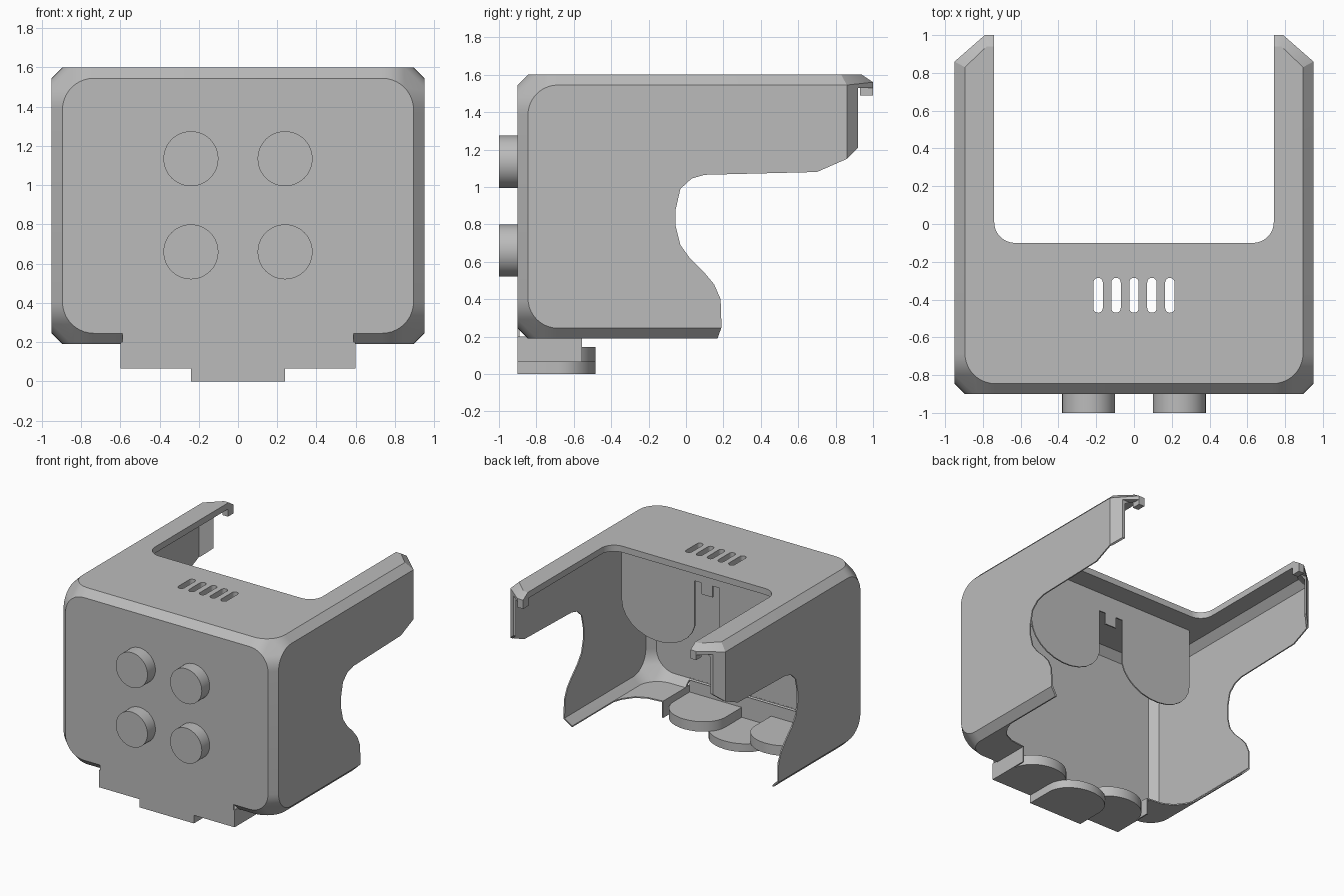
import bpy, bmesh, math
from mathutils import Vector

if "Cube" in bpy.data.objects:
    bpy.data.objects.remove(bpy.data.objects["Cube"], do_unlink=True)

grey = bpy.data.materials.new("plain_grey")
grey.use_nodes = True
grey.diffuse_color = (0.5, 0.5, 0.5, 1)
grey.node_tree.nodes["Principled BSDF"].inputs["Base Color"].default_value = (0.5, 0.5, 0.5, 1)


def finish(name, bm):
    bmesh.ops.recalc_face_normals(bm, faces=bm.faces)
    mesh = bpy.data.meshes.new(name)
    bm.to_mesh(mesh)
    bm.free()
    mesh.materials.append(grey)
    obj = bpy.data.objects.new(name, mesh)
    bpy.context.collection.objects.link(obj)
    return obj


def prism(name, outline, low, high, axis):
    """Extrude a 2D outline along an axis; the outline uses the other two axes in order."""
    bm = bmesh.new()

    def place(p, depth):
        co = list(p)
        co.insert("xyz".index(axis), depth)
        return bm.verts.new(co)

    face = bm.faces.new([place(p, low) for p in outline])
    new = bmesh.ops.extrude_face_region(bm, geom=[face])["geom"]
    shift = Vector([high - low if a == axis else 0 for a in "xyz"])
    bmesh.ops.translate(bm, vec=shift, verts=[v for v in new if isinstance(v, bmesh.types.BMVert)])
    return finish(name, bm)


def box(name, x, y, z):
    return prism(name, [(x[0], y[0]), (x[1], y[0]), (x[1], y[1]), (x[0], y[1])], z[0], z[1], "z")


def arc(cx, cy, rx, ry, start, end, steps=10):
    angles = [math.radians(start + (end - start) * i / steps) for i in range(steps + 1)]
    return [(cx + rx * math.cos(a), cy + ry * math.sin(a)) for a in angles]


def both_sides(points):
    return points + [(-x, y) for x, y in reversed(points)]


def select_only(obj):
    bpy.ops.object.select_all(action="DESELECT")
    obj.select_set(True)
    bpy.context.view_layer.objects.active = obj


def cut(obj, cutter):
    mod = obj.modifiers.new("cut", "BOOLEAN")
    mod.operation, mod.solver, mod.object = "DIFFERENCE", "EXACT", cutter
    select_only(obj)
    bpy.ops.object.modifier_apply(modifier=mod.name)
    bpy.data.objects.remove(cutter, do_unlink=True)


def smooth(obj):
    select_only(obj)
    bpy.ops.object.shade_smooth_by_angle(angle=math.radians(30))


def shell_body(name, off, top):
    """Chamfered box with rounded panel corners, as the hull of its flat panels."""
    r, c = 0.16, 0.055
    side, front, base = 0.95 - off, -0.9 + off, 0.19 + off
    pts = []
    for s in (1, -1):
        for x, z in (arc(side - c - r, top - c - r, r, r, 0, 90)
                     + arc(side - c - r, base + c + r, r, r, 270, 360)):
            pts.append((s * x, front, z))
        for y, z in (arc(front + c + r, top - c - r, r, r, 90, 180)
                     + arc(front + c + r, base + c + r, r, r, 180, 270)
                     + [(0.86 - off, top - c), (0.86 - off, base + c)]):
            pts.append((s * side, y, z))
        for x, y in (arc(side - c - r, front + c + r, r, r, 270, 360)
                     + [(side - c, 0.83 - off), (0.78 - off, 0.94 - off)]):
            pts += [(s * x, y, top), (s * x, y, base)]
        pts += [(s * (0.79 - off), 1 - off, top - 0.04), (s * (0.79 - off), 1 - off, base + c)]
    bm = bmesh.new()
    for p in pts:
        bm.verts.new(p)
    bmesh.ops.remove_doubles(bm, verts=bm.verts, dist=0.0005)
    out = bmesh.ops.convex_hull(bm, input=bm.verts)
    loose = set(out["geom_interior"]) | set(out["geom_unused"])
    bmesh.ops.delete(bm, geom=[v for v in loose if isinstance(v, bmesh.types.BMVert)], context="VERTS")
    bmesh.ops.dissolve_limit(bm, angle_limit=0.01, verts=bm.verts, edges=bm.edges)
    return finish(name, bm)


# Hollow shell with a thicker roof
shell = shell_body("shell", 0, 1.6)
cut(shell, shell_body("inner_cutter", 0.01, 1.55))

# Curved opening in the side walls
side_profile = [(0.165, -0.1), (0.165, 0.18), (0.19, 0.25), (0.185, 0.40), (0.15, 0.48),
                (0.1, 0.54), (0.02, 0.62), (-0.03, 0.69), (-0.055, 0.79), (-0.055, 0.88),
                (-0.03, 0.99), (0.03, 1.045), (0.1, 1.065), (0.7, 1.08), (0.86, 1.15),
                (0.92, 1.21), (0.92, 1.53), (1.2, 1.53), (1.2, -0.1)]
cut(shell, prism("side_cutter", side_profile, -1.5, 1.5, "x"))

# U-shaped roof opening
roof_opening = both_sides([(0.74, 1.2)] + arc(0.63, 0.01, 0.11, 0.11, 0, -90))
cut(shell, prism("roof_cutter", roof_opening, 0.5, 1.8, "z"))

# Open floor that leaves only the front corners
floor_opening = both_sides([(0.59, -0.889), (0.59, -0.555), (0.72, -0.54), (0.8, -0.5),
                            (0.86, -0.42), (0.885, -0.35), (0.885, 1.2)])
cut(shell, prism("floor_cutter", floor_opening, 0.1, 0.245, "z"))

# Row of roof vents
for i in range(-2, 3):
    x = i * 0.095
    slot = arc(x, -0.31, 0.025, 0.025, 0, 180) + arc(x, -0.445, 0.025, 0.025, 180, 360)
    cut(shell, prism("vent_cutter", slot, 1.5, 1.7, "z"))
smooth(shell)

# Four round studs on the front
for x in (-0.24, 0.24):
    for z in (0.66, 1.135):
        smooth(prism("front_stud", arc(x, z, 0.14, 0.14, 0, 352.5, 47), -1, -0.895, "y"))

# Skirt and rounded plates under the front
box("front_skirt", (-0.59, 0.59), (-0.9, -0.889), (0.065, 0.26))


def rounded_plate(name, x0, x1, low, high):
    mid, half = (x0 + x1) / 2, (x1 - x0) / 2
    outline = [(x0, -0.9), (x1, -0.9)] + arc(mid, -0.68, half, 0.195, 0, 180, 16)
    smooth(prism(name, outline, low, high, "z"))


rounded_plate("middle_lower_plate", -0.24, 0.24, 0, 0.066)
for s in (-1, 1):
    ends = sorted((s * 0.13, s * 0.59))
    rounded_plate("side_lower_plate", ends[0], ends[1], 0.065, 0.145)
    # Riser between plate and corner floor
    riser = sorted((s * 0.59, s * 0.6))
    box("corner_riser", riser, (-0.9, -0.555), (0.065, 0.2))
    # Hook at the tip of each arm
    hook = sorted((s * 0.74, s * 0.79))
    box("arm_hook", hook, (0.93, 1.0), (1.49, 1.56))

# Inner visor panel with two lobes and a notched slot
lobe = ([(0.05, 1.31), (0.05, 1.40), (0.11, 1.40), (0.11, 1.04)]
        + arc(0.43, 1.08, 0.325, 0.25, 190, 360, 12) + [(0.755, 1.56)])
prism("visor_panel", both_sides(lobe), -0.275, -0.265, "y")
